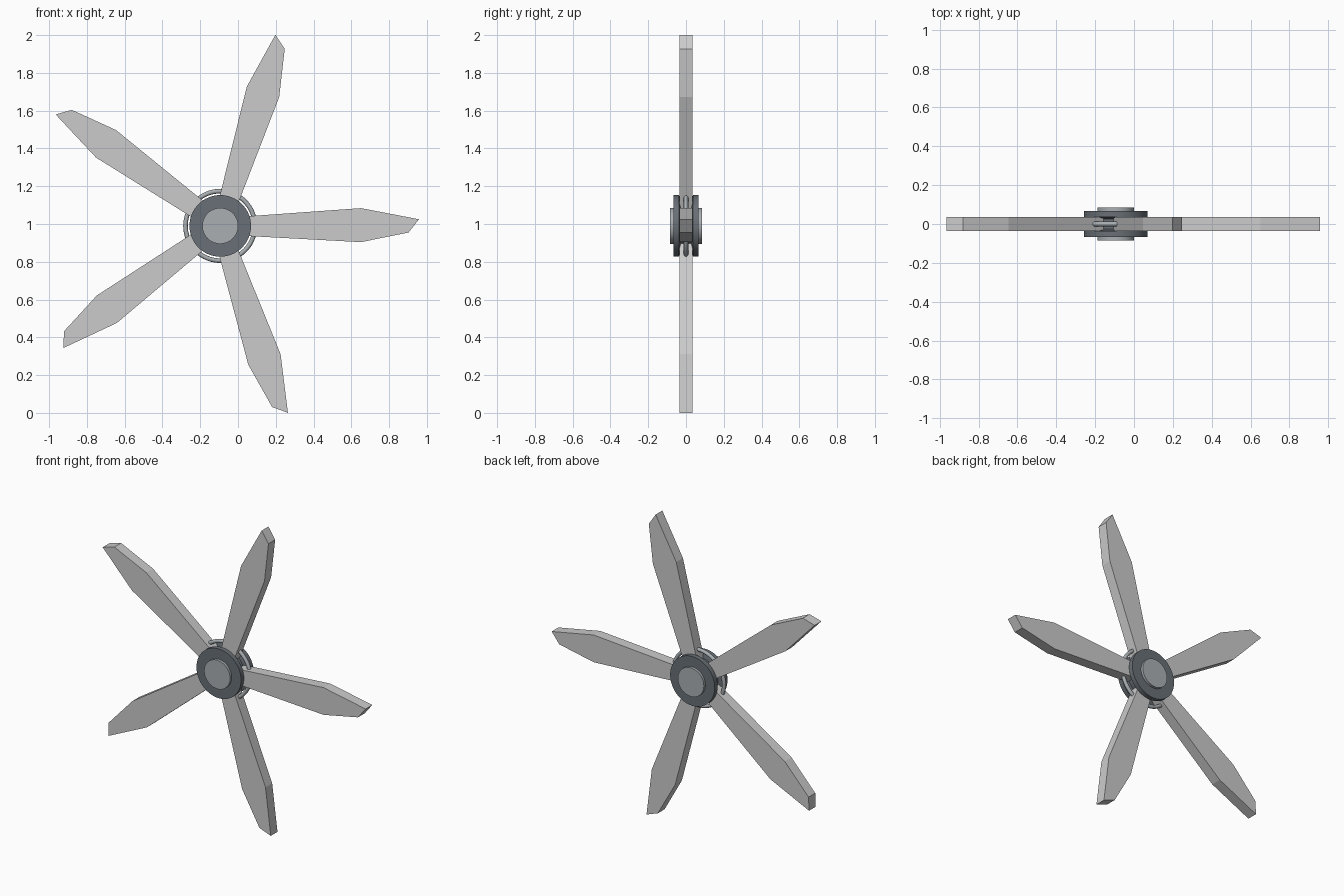
import bpy, bmesh, math
from mathutils import Matrix

if "Cube" in bpy.data.objects:
    bpy.data.objects.remove(bpy.data.objects["Cube"])

CX, CZ = -0.094, 0.99          # rotor centre
PLACE = Matrix.Translation((CX, 0, CZ))


def add_mesh(name, bm, smooth=False):
    bmesh.ops.recalc_face_normals(bm, faces=bm.faces)
    me = bpy.data.meshes.new(name)
    bm.to_mesh(me)
    bm.free()
    ob = bpy.data.objects.new(name, me)
    bpy.context.collection.objects.link(ob)
    if smooth:
        bpy.ops.object.select_all(action='DESELECT')
        bpy.context.view_layer.objects.active = ob
        ob.select_set(True)
        bpy.ops.object.shade_smooth_by_angle(angle=math.radians(35))
    return ob


def paint(ob, name, rgb):
    mat = bpy.data.materials.get(name) or bpy.data.materials.new(name)
    mat.diffuse_color = (*rgb, 1)
    mat.use_nodes = True
    mat.node_tree.nodes["Principled BSDF"].inputs["Base Color"].default_value = mat.diffuse_color
    ob.data.materials.append(mat)


def lathe(name, profile, closed=False, segs=64):
    """Revolve (radius, y) points about the rotor axis."""
    bm = bmesh.new()
    vs = [bm.verts.new((r, y, 0)) for r, y in profile]
    es = [bm.edges.new(p) for p in zip(vs, vs[1:])]
    if closed:
        es.append(bm.edges.new((vs[-1], vs[0])))
    bmesh.ops.spin(bm, geom=vs + es, cent=(0, 0, 0), axis=(0, 1, 0),
                   angle=math.tau, steps=segs, use_duplicate=False)
    bmesh.ops.remove_doubles(bm, verts=bm.verts, dist=1e-5)
    bm.transform(PLACE)
    return add_mesh(name, bm, True)


# hub: two flanges joined by a narrower core
hub = lathe("hub", [(0, -0.067), (0.163, -0.067), (0.163, -0.037), (0.12, -0.027),
                    (0.12, 0.027), (0.163, 0.037), (0.163, 0.067), (0, 0.067)])
paint(hub, "dark_steel", (0.14, 0.16, 0.18))

# raised centre caps on both faces
for name, s in (("front_cap", -1), ("back_cap", 1)):
    cap = lathe(name, [(0, s * 0.06), (0.095, s * 0.06), (0.095, s * 0.084), (0, s * 0.084)])
    paint(cap, "light_steel", (0.40, 0.43, 0.45))

# thin wire ring passing through the blade roots
section = [(0.184 + 0.012 * math.cos(a), 0.012 * math.sin(a))
           for a in (math.tau * i / 12 for i in range(12))]
ring = lathe("root_ring", section, closed=True)
paint(ring, "light_steel", (0.40, 0.43, 0.45))

# five flat blades with a slanted tip
OUTLINE = [(0.115, -0.052), (0.745, -0.086), (0.997, -0.035),
           (1.052, 0.035), (0.745, 0.094), (0.115, 0.049)]
for i in range(5):
    bm = bmesh.new()
    face = bm.faces.new([bm.verts.new((x, -0.035, z)) for x, z in OUTLINE])
    ext = bmesh.ops.extrude_face_region(bm, geom=[face], use_keep_orig=True)
    bmesh.ops.translate(bm, vec=(0, 0.07, 0),
                        verts=[g for g in ext["geom"] if isinstance(g, bmesh.types.BMVert)])
    bm.transform(PLACE @ Matrix.Rotation(-math.tau * i / 5, 4, 'Y'))
    add_mesh(f"blade_{i + 1}", bm)
